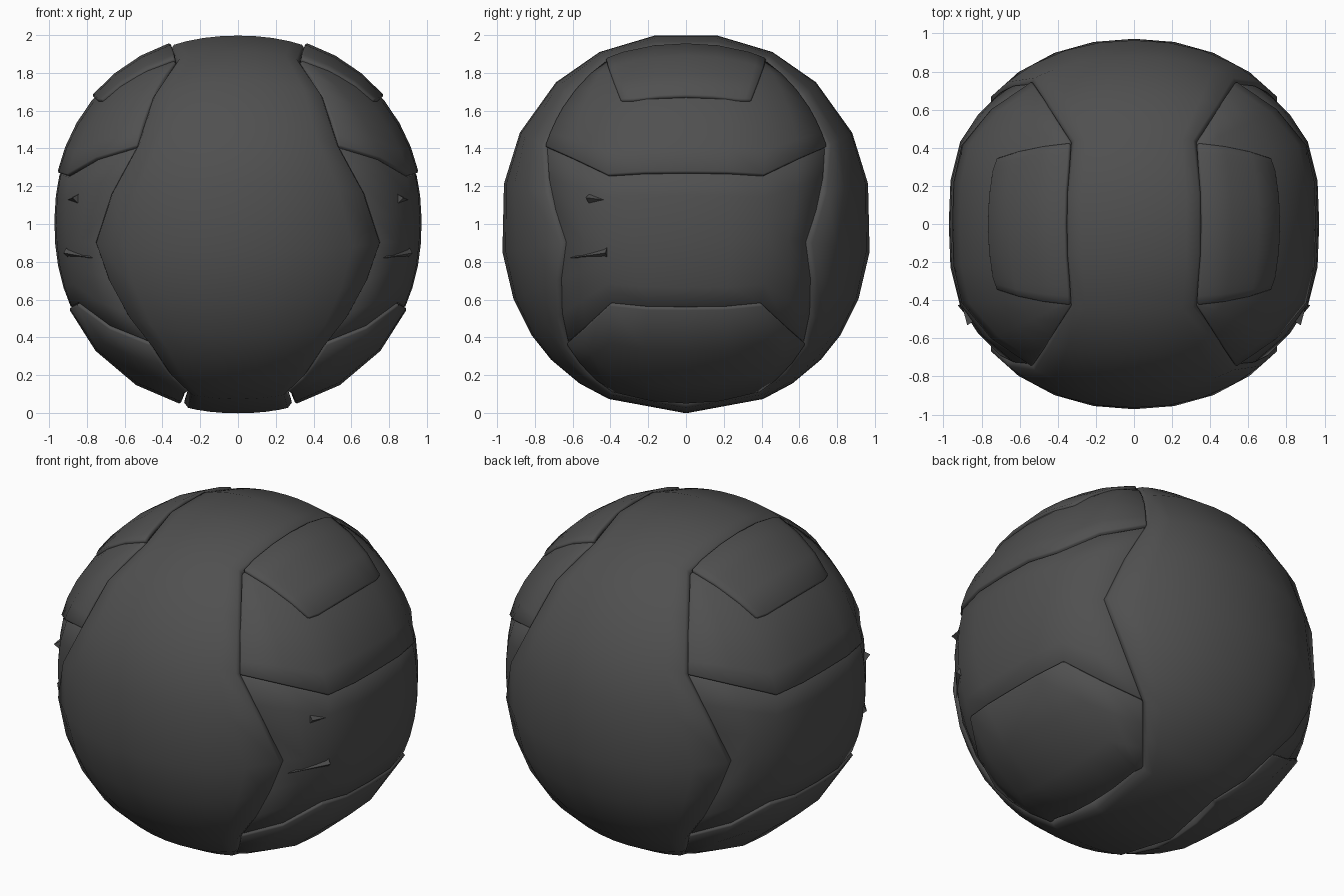
import bpy, bmesh, math
from mathutils import Vector

cube = bpy.data.objects.get("Cube")
if cube:
    bpy.data.objects.remove(cube)

mat = bpy.data.materials.new("charcoal grey")
mat.use_nodes = True
GREY = (0.08, 0.08, 0.08, 1)
mat.diffuse_color = GREY
mat.node_tree.nodes["Principled BSDF"].inputs["Base Color"].default_value = GREY

P = 2.14                      # slightly squared ball
SCALE = Vector((0.995, 0.98, 1.005))
CENTRE = Vector((0, 0, 1.003))


def on_ball(v, radius):
    """Push a direction out onto the slightly squared ball."""
    size = sum(abs(c) ** P for c in v) ** (1 / P)
    return Vector([c / size * s * radius for c, s in zip(v, SCALE)]) + CENTRE


def resample(points, steps):
    """Split each span of a polyline into the given number of steps."""
    out = []
    for a, b, n in zip(points, points[1:], steps):
        out += [a.lerp(b, i / n) for i in range(n)]
    return out + [points[-1]]


def finish(name, bm, thickness=0, bevel=0.008):
    mesh = bpy.data.meshes.new(name)
    bm.to_mesh(mesh)
    bm.free()
    ob = bpy.data.objects.new(name, mesh)
    bpy.context.collection.objects.link(ob)
    mesh.materials.append(mat)
    if thickness:
        solid = ob.modifiers.new("shell", 'SOLIDIFY')
        solid.thickness = thickness
        solid.offset = -1
        edge = ob.modifiers.new("edge", 'BEVEL')
        edge.width = bevel
        edge.segments = 1
        edge.limit_method = 'ANGLE'
        edge.angle_limit = math.radians(50)
    bpy.ops.object.select_all(action='DESELECT')
    ob.select_set(True)
    bpy.context.view_layer.objects.active = ob
    bpy.ops.object.shade_smooth_by_angle(angle=math.radians(35))


def shell(name, rows, closed, thickness, bevel=0.008):
    """Skin a grid of points and thicken it towards the centre."""
    bm = bmesh.new()
    grid = [[bm.verts.new(p) for p in row] for row in rows]
    pairs = list(zip(grid, grid[1:]))
    if closed:
        pairs.append((grid[-1], grid[0]))
    for a, b in pairs:
        for i in range(len(a) - 1):
            bm.faces.new((a[i], a[i + 1], b[i + 1], b[i]))
    bm.normal_update()
    bm.faces.ensure_lookup_table()
    f = bm.faces[0]
    if f.normal.dot(f.calc_center_median() - CENTRE) < 0:
        bmesh.ops.reverse_faces(bm, faces=bm.faces[:])
    finish(name, bm, thickness, bevel)


def panel(name, side, controls, radius, thickness, bulge):
    """Side panel from (rim, inner) control pairs, symmetric front to back.
    Bulge swells the inner fold lines, from the top row to the bottom row."""
    lines = []
    for rim, inner in controls:
        half = [Vector((side * x, -y, z)) for x, y, z in (rim, inner)]
        back = [Vector((p.x, -p.y, p.z)) for p in reversed(half)]
        lines.append(resample(half + back, (2, 4, 2)))
    columns = [resample(list(c), [3] * (len(lines) - 1)) for c in zip(*lines)]
    rows = []
    for i, row in enumerate(zip(*columns)):
        t = i / (len(columns[0]) - 1)
        swell = bulge[0] * (1 - t) + bulge[1] * t
        rows.append([on_ball(p, radius * (1 + swell * math.sin(math.pi * j / 4) ** 2))
                     for j, p in enumerate(row)])
    shell(name, rows, False, thickness)


# Rim corners of the side opening, from top to bottom
TOP, BROW = (0.34, 0.45, 0.87), (0.53, 0.75, 0.40)
WAIST, CHIN, FOOT = (0.76, 0.66, -0.10), (0.48, 0.66, -0.65), (0.28, 0.42, -0.93)
corners = [TOP, BROW, WAIST, CHIN, FOOT]

# Inner core, visible only through the seams
bm = bmesh.new()
bmesh.ops.create_uvsphere(bm, u_segments=32, v_segments=20, radius=0.93)
bmesh.ops.translate(bm, verts=bm.verts, vec=CENTRE)
finish("inner_core", bm)

# Broad band wrapping the front, top, back and bottom
front = [Vector((x, -y, z)) for x, y, z in corners]
back = [Vector((p.x, -p.y, p.z)) for p in reversed(front)]
loop = resample(front + back + front[:1], (2, 2, 3, 2, 2, 2, 3, 2, 2, 3))[:-1]
rows = []
for p in loop:
    h = math.hypot(p.y, p.z)
    reach = math.atan2(p.x, h)
    row = []
    for i in range(-4, 5):
        a = reach * i / 4
        row.append(on_ball((math.sin(a), math.cos(a) * p.y / h, math.cos(a) * p.z / h), 1))
    rows.append(row)
shell("centre_band", rows, True, 0.07, 0.022)

# Panels and plates on both sides
BROW_IN, CHIN_IN = (0.93, 0.43, 0.26), (0.86, 0.41, -0.43)
SWELL = 0.025
# Ridge: wide end y and z, then pointed end y and z, half height
RIDGES = ((-0.52, 0.13, -0.22, 0.10, 0.025), (-0.42, -0.15, -0.62, -0.18, 0.04))
for label, s in (("left", 1), ("right", -1)):
    panel(label + "_upper_panel", s,
          [(TOP, (0.36, 0.38, 0.88)), ((0.47, 0.66, 0.60), (0.75, 0.42, 0.62)),
           (BROW, BROW_IN)], 0.99, 0.06, (0, SWELL))
    panel(label + "_middle_panel", s,
          [(BROW, BROW_IN), (WAIST, (0.92, 0.45, -0.10)), (CHIN, CHIN_IN)],
          0.977, 0.05, (SWELL, SWELL))
    panel(label + "_lower_panel", s,
          [(CHIN, CHIN_IN), (FOOT, (0.30, 0.36, -0.93))], 0.99, 0.06, (SWELL, 0))
    panel(label + "_top_plate", s,
          [((0.35, 0.45, 0.90), (0.35, 0.34, 0.92)),
           ((0.76, 0.37, 0.68), (0.77, 0.29, 0.67))], 1.006, 0.03, (0, 0))

    # Thin pointed ridges on the middle panel
    for n, (y, z, tip_y, tip_z, half) in enumerate(RIDGES):
        bm = bmesh.new()
        x = math.sqrt(1 - y * y - z * z)
        tip_x = math.sqrt(1 - tip_y ** 2 - tip_z ** 2)
        base = [on_ball((s * x, y, z + d), r) for d, r in ((half, 0.985), (0, 1.02), (-half, 0.985))]
        v = [bm.verts.new(p) for p in base + [on_ball((s * tip_x, tip_y, tip_z), 0.985)]]
        for tri in ((0, 1, 2), (0, 1, 3), (1, 2, 3), (2, 0, 3)):
            bm.faces.new([v[i] for i in tri])
        bmesh.ops.recalc_face_normals(bm, faces=bm.faces[:])
        finish(f"{label}_ridge_{n + 1}", bm)
